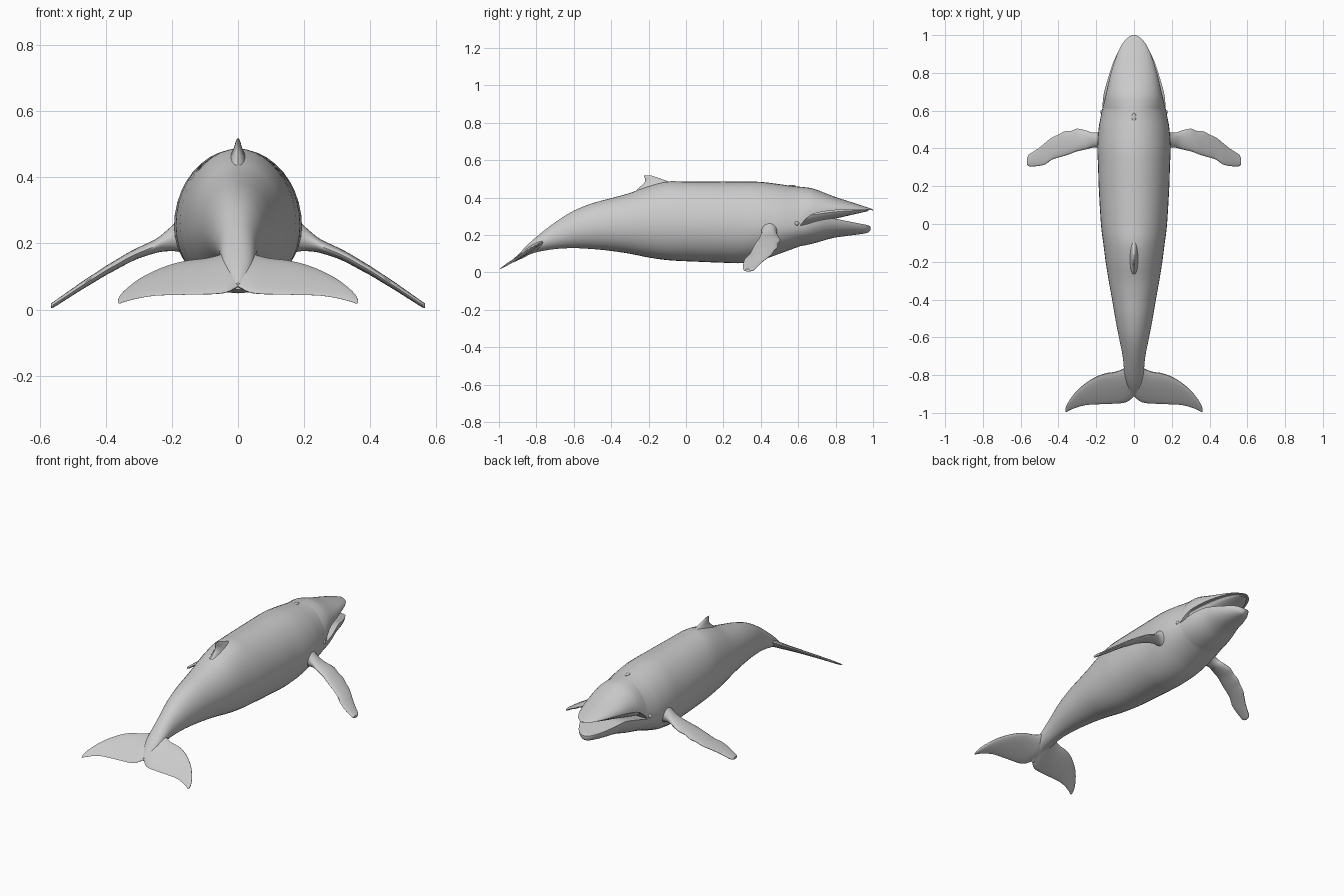
import bpy, bmesh, math

if "Cube" in bpy.data.objects:
    bpy.data.objects.remove(bpy.data.objects["Cube"])

grey = bpy.data.materials.new("whale grey")
grey.use_nodes = True
grey.diffuse_color = (0.6, 0.6, 0.6, 1)
grey.node_tree.nodes["Principled BSDF"].inputs["Base Color"].default_value = (0.6, 0.6, 0.6, 1)


def smooth_rows(rows, steps=4):
    """Catmull-Rom interpolation of measured sections."""
    out = []
    for i in range(len(rows) - 1):
        a, b, c, d = (rows[max(0, min(len(rows) - 1, i + k))] for k in (-1, 0, 1, 2))
        for s in range(steps):
            t = s / steps
            out.append(tuple(
                0.5 * (2 * q + (r - p) * t + (2 * p - 5 * q + 4 * r - u) * t * t
                       + (3 * q - p - 3 * r + u) * t ** 3)
                for p, q, r, u in zip(a, b, c, d)))
    return out + [rows[-1]]


def finish(bm, name, angle=40):
    bmesh.ops.recalc_face_normals(bm, faces=bm.faces)
    mesh = bpy.data.meshes.new(name)
    bm.to_mesh(mesh)
    bm.free()
    mesh.materials.append(grey)
    obj = bpy.data.objects.new(name, mesh)
    bpy.context.collection.objects.link(obj)
    bpy.ops.object.select_all(action='DESELECT')
    obj.select_set(True)
    bpy.context.view_layer.objects.active = obj
    bpy.ops.object.shade_smooth_by_angle(angle=math.radians(angle))
    return obj


def skin(bm, a, b):
    """Join two closed vertex rings with quads."""
    for i in range(len(a)):
        j = (i + 1) % len(a)
        bm.faces.new((a[i], a[j], b[j], b[i]))


def loft(name, rings):
    bm = bmesh.new()
    loops = [[bm.verts.new(p) for p in ring] for ring in rings]
    for a, b in zip(loops, loops[1:]):
        skin(bm, a, b)
    bm.faces.new(loops[0])
    bm.faces.new(loops[-1])
    return finish(bm, name)


def angles(n):
    return [2 * math.pi * i / n for i in range(n)]


# Body sections: y, half width, top, widest height, bottom
N = 40
body = [
    (-0.91, 0.012, 0.080, 0.070, 0.060), (-0.86, 0.035, 0.135, 0.110, 0.085),
    (-0.80, 0.050, 0.190, 0.148, 0.108), (-0.70, 0.060, 0.268, 0.190, 0.125),
    (-0.60, 0.080, 0.330, 0.222, 0.130), (-0.50, 0.099, 0.370, 0.240, 0.125),
    (-0.40, 0.116, 0.397, 0.250, 0.115), (-0.30, 0.134, 0.425, 0.255, 0.100),
    (-0.20, 0.150, 0.462, 0.258, 0.080), (-0.10, 0.163, 0.486, 0.260, 0.066),
    (0.00, 0.175, 0.486, 0.260, 0.060), (0.20, 0.187, 0.485, 0.255, 0.052),
    (0.30, 0.190, 0.486, 0.253, 0.050), (0.40, 0.194, 0.484, 0.250, 0.066),
    (0.50, 0.188, 0.472, 0.248, 0.100), (0.56, 0.178, 0.463, 0.248, 0.122),
    (0.61, 0.168, 0.458, 0.250, 0.140)]
# Upper jaw: y, half width, top, lip height
upper = [
    (0.61, 0.168, 0.458, 0.250), (0.64, 0.160, 0.455, 0.285),
    (0.69, 0.148, 0.445, 0.316), (0.80, 0.122, 0.403, 0.333),
    (0.90, 0.089, 0.371, 0.337), (0.96, 0.058, 0.351, 0.336),
    (0.99, 0.028, 0.341, 0.333), (1.00, 0.006, 0.337, 0.331)]
# Lower jaw: y, half width, bottom, lip height
lower = [
    (0.61, 0.168, 0.140, 0.250), (0.65, 0.165, 0.148, 0.260),
    (0.70, 0.158, 0.160, 0.275), (0.78, 0.135, 0.183, 0.288),
    (0.85, 0.112, 0.194, 0.277), (0.92, 0.080, 0.203, 0.263),
    (0.97, 0.045, 0.212, 0.253), (0.986, 0.010, 0.225, 0.245)]

bm = bmesh.new()
loops = []
for y, w, top, mid, bot in smooth_rows(body):
    loops.append([bm.verts.new((w * math.cos(a), y, mid + math.sin(a) *
                  ((top - mid) if math.sin(a) > 0 else (mid - bot)))) for a in angles(N)])
for a, b in zip(loops, loops[1:]):
    skin(bm, a, b)
bm.faces.new(loops[0])

# Jaws branch from the last body ring, one half ring each
half = N // 2
for rows, first in ((upper, loops[-1][:half + 1]),
                    (lower, loops[-1][half:] + loops[-1][:1])):
    start = 0 if rows is upper else math.pi
    prev = first
    for y, w, edge, lip in smooth_rows(rows)[1:]:
        ring = []
        for i in range(half + 1):
            a = start + math.pi * i / half
            ring.append(bm.verts.new((w * math.cos(a), y,
                                      lip + (edge - lip) * abs(math.sin(a)))))
        skin(bm, prev, ring)
        prev = ring
    bm.faces.new(prev)
finish(bm, "body_and_jaws")

# Baleen inside the mouth: y, half width, top, bottom
baleen = [(0.56, 0.130, 0.36, 0.22), (0.64, 0.143, 0.36, 0.245),
          (0.72, 0.128, 0.36, 0.268), (0.80, 0.106, 0.36, 0.288),
          (0.90, 0.074, 0.35, 0.311), (0.975, 0.030, 0.337, 0.328)]
loft("baleen", [[(w * math.cos(a), y, (t + b) / 2 + (t - b) / 2 * math.sin(a))
                 for a in angles(20)] for y, w, t, b in smooth_rows(baleen)])


# Pectoral flippers: x, leading y, trailing y, height, half thickness
flipper = [
    (0.150, 0.500, 0.390, 0.235, 0.070), (0.185, 0.487, 0.402, 0.222, 0.046),
    (0.220, 0.484, 0.404, 0.206, 0.030), (0.250, 0.494, 0.396, 0.192, 0.021),
    (0.300, 0.505, 0.385, 0.172, 0.017), (0.335, 0.492, 0.372, 0.155, 0.016),
    (0.370, 0.490, 0.360, 0.135, 0.015), (0.400, 0.473, 0.352, 0.118, 0.014),
    (0.435, 0.458, 0.340, 0.096, 0.013), (0.470, 0.430, 0.316, 0.074, 0.012),
    (0.500, 0.405, 0.308, 0.054, 0.011), (0.530, 0.385, 0.305, 0.034, 0.010),
    (0.557, 0.367, 0.306, 0.016, 0.009), (0.566, 0.350, 0.314, 0.012, 0.007)]
for side, label in ((1, "left"), (-1, "right")):
    loft(label + "_flipper",
         [[(side * x, (l + t) / 2 + (l - t) / 2 * math.cos(a), z + h * math.sin(a))
           for a in angles(20)] for x, l, t, z, h in smooth_rows(flipper, 3)])
    # Small eye just behind the mouth corner
    bpy.ops.mesh.primitive_uv_sphere_add(segments=16, ring_count=10, radius=0.012,
                                         location=(side * 0.167, 0.592, 0.262))
    eye = bpy.context.object
    eye.name = label + "_eye"
    eye.data.materials.append(grey)
    bpy.ops.object.shade_smooth()

# Tail flukes: x, leading y, trailing y, half thickness
fluke = [
    (0.00, -0.740, -0.912, 0.030), (0.03, -0.750, -0.938, 0.028),
    (0.06, -0.768, -0.948, 0.024), (0.10, -0.782, -0.951, 0.020),
    (0.15, -0.790, -0.953, 0.017), (0.20, -0.808, -0.955, 0.015),
    (0.25, -0.838, -0.958, 0.013), (0.30, -0.880, -0.970, 0.011),
    (0.34, -0.930, -0.986, 0.009), (0.358, -0.962, -0.996, 0.006),
    (0.363, -0.978, -0.994, 0.003)]
half_fluke = smooth_rows(fluke, 3)
span = [(-r[0],) + r[1:] for r in half_fluke[:0:-1]] + half_fluke
rings = []
for x, lead, trail, h in span:
    ring = []
    for a in angles(20):
        y = (lead + trail) / 2 + (lead - trail) / 2 * math.cos(a)
        ring.append((x, y, 0.016 + (y + 1) * 0.62
                     + h * math.sin(a) * (0.75 + 0.25 * math.cos(a))))
    rings.append(ring)
loft("tail_flukes", rings)

# Dorsal fin: height, front y, back y, half width
fin = [(0.420, 0.02, -0.285, 0.040), (0.450, -0.02, -0.255, 0.030),
       (0.475, -0.07, -0.226, 0.019), (0.492, -0.11, -0.219, 0.012),
       (0.508, -0.155, -0.221, 0.007), (0.518, -0.185, -0.225, 0.003)]
loft("dorsal_fin", [[(w * math.sin(a), (f + b) / 2 + (f - b) / 2 * math.cos(a), z)
                     for a in angles(20)] for z, f, b, w in smooth_rows(fin)])

# Blowhole ridge on top of the head
bpy.ops.mesh.primitive_uv_sphere_add(segments=16, ring_count=10, radius=1,
                                     location=(0, 0.565, 0.461))
blowhole = bpy.context.object
blowhole.name = "blowhole_ridge"
blowhole.scale = (0.012, 0.022, 0.007)
blowhole.data.materials.append(grey)
bpy.ops.object.shade_smooth()
